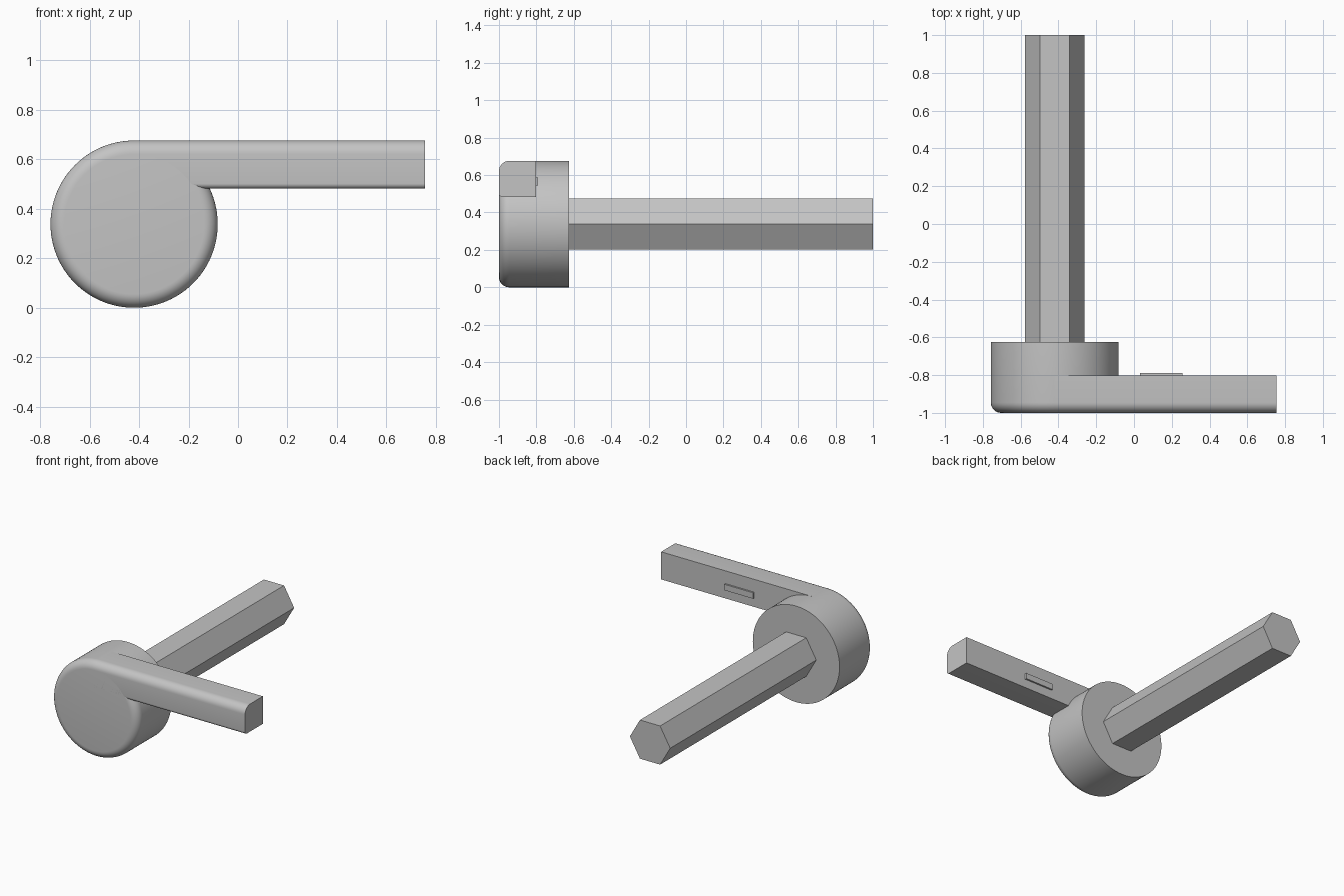
import bpy, bmesh, math
from mathutils import Vector, Matrix

cube = bpy.data.objects.get("Cube")
if cube:
    bpy.data.objects.remove(cube, do_unlink=True)

grey = bpy.data.materials.new("plain grey")
grey.use_nodes = True
colour = (0.55, 0.55, 0.55, 1)
grey.diffuse_color = colour
grey.node_tree.nodes["Principled BSDF"].inputs["Base Color"].default_value = colour

HUB_X, HUB_Z, HUB_R = -0.42, 0.338, 0.338
FRONT, HUB_BACK, ARM_BACK = -1.0, -0.625, -0.802
FILLET = 0.055


def finish(name, bm, smooth=True):
    bmesh.ops.recalc_face_normals(bm, faces=bm.faces)
    mesh = bpy.data.meshes.new(name)
    bm.to_mesh(mesh)
    bm.free()
    mesh.materials.append(grey)
    obj = bpy.data.objects.new(name, mesh)
    bpy.context.collection.objects.link(obj)
    if smooth:
        bpy.ops.object.select_all(action='DESELECT')
        obj.select_set(True)
        bpy.context.view_layer.objects.active = obj
        bpy.ops.object.shade_smooth_by_angle(angle=math.radians(30))
    return obj


def round_corner(cu, cv, r, start, steps=8):
    """Quarter arc around (cu, cv), starting at an angle in degrees."""
    angles = [math.radians(start + 90 * i / steps) for i in range(steps + 1)]
    return [(cu + r * math.cos(a), cv + r * math.sin(a)) for a in angles]


def prism(name, points, offset, smooth=True):
    bm = bmesh.new()
    face = bm.faces.new([bm.verts.new(p) for p in points])
    new = bmesh.ops.extrude_face_region(bm, geom=[face])["geom"]
    moved = [v for v in new if isinstance(v, bmesh.types.BMVert)]
    bmesh.ops.translate(bm, verts=moved, vec=offset)
    return finish(name, bm, smooth)


# Round hub with a rounded front rim, turned about the y axis
rim = round_corner(HUB_R - FILLET, FRONT + FILLET, FILLET, -90)
profile = [(0, FRONT)] + rim + [(HUB_R, HUB_BACK), (0, HUB_BACK)]
bm = bmesh.new()
verts = [bm.verts.new((HUB_X + r, y, HUB_Z)) for r, y in profile]
edges = [bm.edges.new(pair) for pair in zip(verts, verts[1:])]
bmesh.ops.spin(bm, geom=verts + edges, cent=(HUB_X, 0, HUB_Z), axis=(0, 1, 0),
               angle=math.tau, steps=96, use_duplicate=False)
bmesh.ops.remove_doubles(bm, verts=bm.verts, dist=1e-5)
finish("hub", bm)

# Lever arm, tangent to the top of the hub, front edges rounded
top, bottom, small = HUB_Z + HUB_R, 0.482, 0.02
section = ([(ARM_BACK, bottom), (ARM_BACK, top)]
           + round_corner(FRONT + FILLET, top - FILLET, FILLET, 90)
           + round_corner(FRONT + small, bottom + small, small, 180))
prism("lever_arm", [(HUB_X, y, z) for y, z in section], (0.755 - HUB_X, 0, 0))

# Hexagonal shaft
hexagon = [(HUB_X + 0.157 * math.cos(math.radians(a)), HUB_BACK,
            HUB_Z + 0.157 * math.sin(math.radians(a))) for a in range(0, 360, 60)]
prism("hex_shaft", hexagon, (0, 1 - HUB_BACK, 0), smooth=False)

# Small raised pad on the back of the arm
bm = bmesh.new()
bmesh.ops.create_cube(bm, size=1, matrix=Matrix.Translation((0.143, ARM_BACK + 0.003, 0.565))
                      @ Matrix.Diagonal((0.225, 0.018, 0.042, 1)))
finish("arm_pad", bm, smooth=False)
